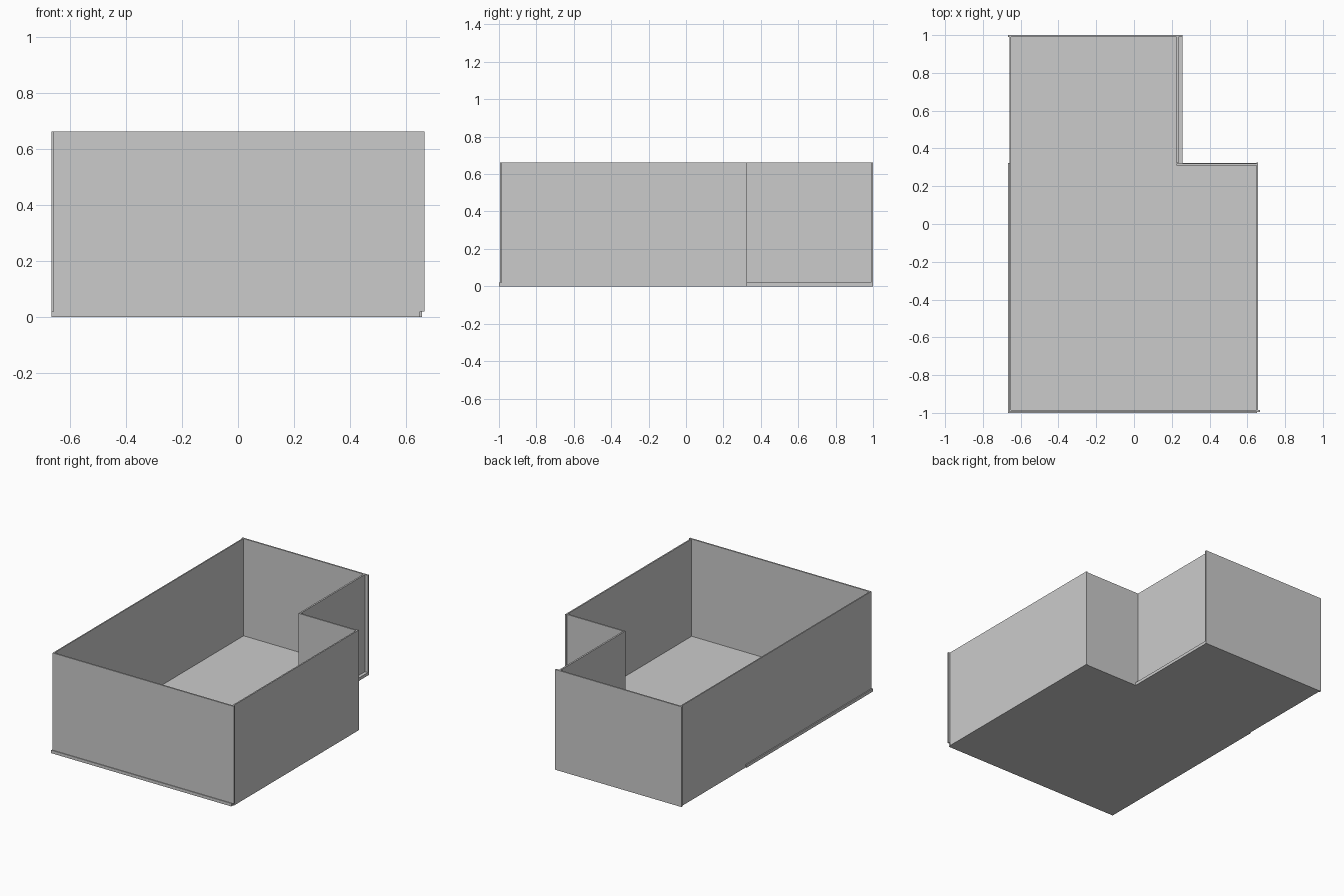
import bpy, bmesh

if "Cube" in bpy.data.objects:
    bpy.data.objects.remove(bpy.data.objects["Cube"])

H = 0.663   # wall top
F = 0.02    # floor thickness


def prism(name, outline, z0, z1):
    """Extrude a flat outline between two heights."""
    bm = bmesh.new()
    face = bm.faces.new([bm.verts.new((x, y, z0)) for x, y in outline])
    ext = bmesh.ops.extrude_face_region(bm, geom=[face])
    for v in ext["geom"]:
        if isinstance(v, bmesh.types.BMVert):
            v.co.z = z1
    bmesh.ops.recalc_face_normals(bm, faces=bm.faces)
    mesh = bpy.data.meshes.new(name)
    bm.to_mesh(mesh)
    bm.free()
    obj = bpy.data.objects.new(name, mesh)
    bpy.context.collection.objects.link(obj)


def wall(name, x0, x1, y0, y1, z0):
    prism(name, [(x0, y0), (x1, y0), (x1, y1), (x0, y1)], z0, H)


# L-shaped floor slab with small lips beyond the walls
prism("floor", [(-0.667, -1), (0.651, -1), (0.651, 0.322), (0.257, 0.322),
                (0.257, 0.995), (-0.656, 0.995), (-0.656, 0.322), (-0.667, 0.322)], 0, F)

# Outer walls
wall("front_wall", -0.66, 0.667, -0.995, -0.985, F)
wall("left_wall_front", -0.66, -0.652, -0.985, 0.322, F)
wall("left_wall_back", -0.66, -0.652, 0.322, 0.99, 0)
wall("back_wall", -0.667, 0.258, 0.99, 1.0, 0)
wall("right_wall", 0.648, 0.657, -0.985, 0.325, 0)

# Walls of the cut-in corner
wall("notch_side_wall", 0.225, 0.236, 0.322, 0.99, F)
wall("notch_front_wall", 0.225, 0.648, 0.31, 0.32, F)
